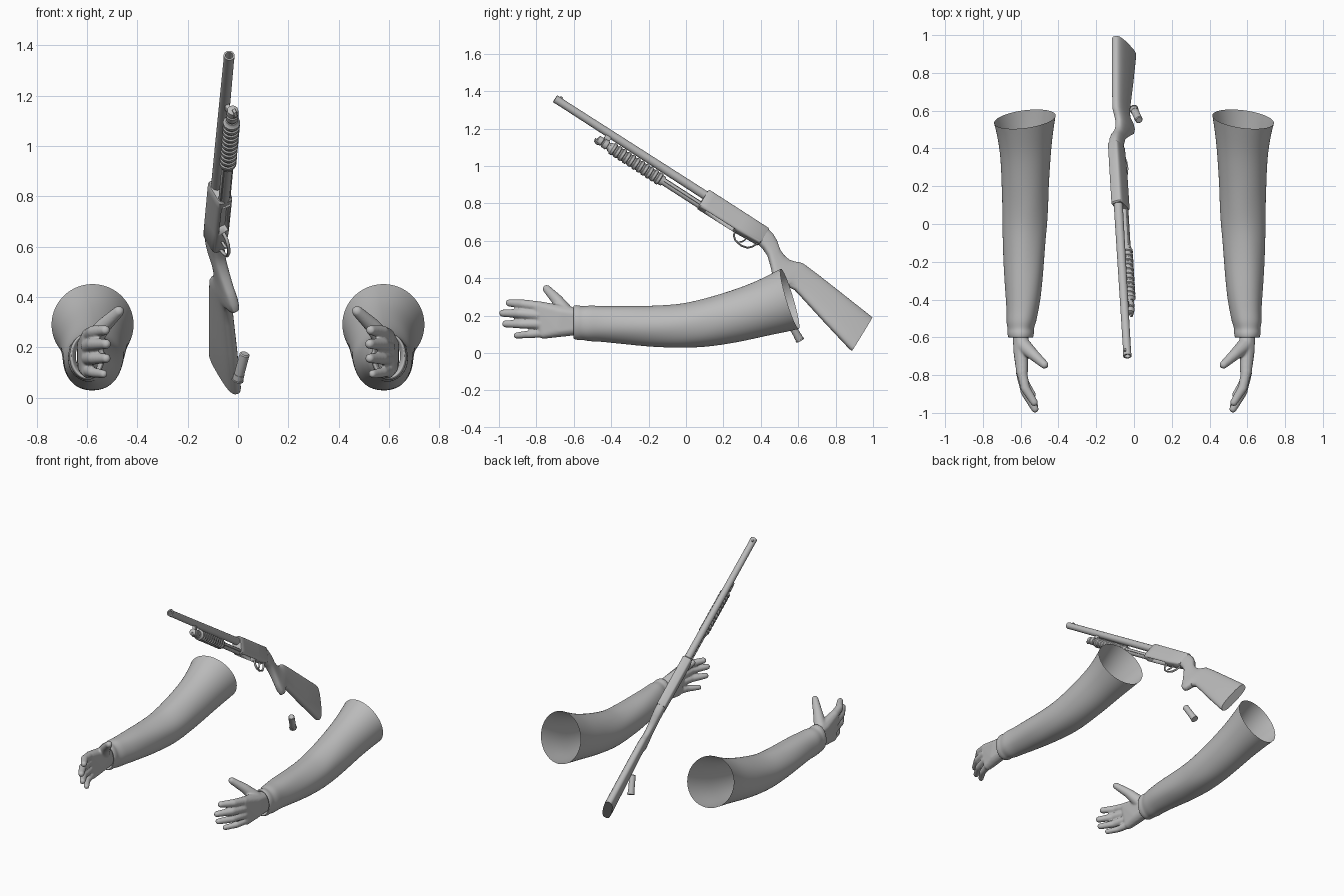
import bpy, bmesh, math
from mathutils import Vector, Matrix

cube = bpy.data.objects.get("Cube")
if cube:
    bpy.data.objects.remove(cube, do_unlink=True)

grey = bpy.data.materials.new("plain grey")
grey.use_nodes = True
grey.diffuse_color = (0.5, 0.5, 0.5, 1)
grey.node_tree.nodes["Principled BSDF"].inputs["Base Color"].default_value = (0.5, 0.5, 0.5, 1)

# Gun frame: local y runs from muzzle to butt, z is the top of the gun
GUN = (Matrix.Translation((-0.035, -0.70, 1.36)) @ Matrix.Rotation(0.06, 4, 'Z')
       @ Matrix.Rotation(math.radians(-32.7), 4, 'X') @ Matrix.Rotation(math.radians(-25), 4, 'Y'))


def finish(name, bm, matrix=None, angle=35):
    bmesh.ops.recalc_face_normals(bm, faces=bm.faces)
    mesh = bpy.data.meshes.new(name)
    bm.to_mesh(mesh)
    bm.free()
    obj = bpy.data.objects.new(name, mesh)
    bpy.context.collection.objects.link(obj)
    mesh.materials.append(grey)
    if matrix:
        obj.matrix_world = matrix
    bpy.ops.object.select_all(action='DESELECT')
    obj.select_set(True)
    bpy.context.view_layer.objects.active = obj
    bpy.ops.object.shade_smooth_by_angle(angle=math.radians(angle))
    return obj


def skin(bm, rings, capped=True):
    loops = [[bm.verts.new(p) for p in ring] for ring in rings]
    n = len(loops[0])
    for a, b in zip(loops, loops[1:]):
        for i in range(n):
            bm.faces.new((a[i], a[(i + 1) % n], b[(i + 1) % n], b[i]))
    if capped:
        bm.faces.new(loops[0])
        bm.faces.new(loops[-1])


def oval(x, y, z, rx, rz, n=24, power=1.0):
    """Ring in the xz plane; power below 1 makes it boxier."""
    ring = []
    for i in range(n):
        a = math.tau * i / n
        c, s = math.cos(a), math.sin(a)
        ring.append(Vector((x + rx * math.copysign(abs(c) ** power, c), y,
                            z + rz * math.copysign(abs(s) ** power, s))))
    return ring


def lathe(name, profile, z=0.0, matrix=GUN):
    bm = bmesh.new()
    skin(bm, [oval(0, y, z, r, r) for y, r in profile])
    return finish(name, bm, matrix)


def box(name, center, size, bevel=0.0):
    bm = bmesh.new()
    bmesh.ops.create_cube(bm, size=1, matrix=Matrix.Translation(center) @ Matrix.Diagonal((*size, 1)))
    if bevel:
        bmesh.ops.bevel(bm, geom=bm.edges[:], offset=bevel, segments=3, affect='EDGES', profile=0.5)
    return finish(name, bm, GUN)


def tube(name, points, r):
    """Bent rod lying in the gun's centre plane."""
    bm = bmesh.new()
    pts = [Vector((0, *p)) for p in points]
    side = Vector((1, 0, 0))
    rings = []
    for i, p in enumerate(pts):
        d = (pts[min(i + 1, len(pts) - 1)] - pts[max(i - 1, 0)]).normalized()
        up = side.cross(d)
        rings.append([p + r * (side * 1.5 * math.cos(a) + up * math.sin(a))
                      for a in (math.tau * k / 10 for k in range(10))])
    skin(bm, rings)
    return finish(name, bm, GUN)


# ---- Shotgun ----
MAG = -0.066
lathe("barrel", [(0.05, 0.014), (0, 0.015), (0, 0.022), (0.05, 0.021), (0.97, 0.024)])
lathe("front_sight", [(0.018, 0.003), (0.02, 0.006), (0.032, 0.006), (0.034, 0.003)], 0.025)
lathe("magazine_tube", [(0.33, 0.02), (0.97, 0.02)], MAG)
lathe("magazine_cap", [(0.305, 0.012), (0.31, 0.022), (0.335, 0.024), (0.34, 0.02),
                       (0.345, 0.025), (0.37, 0.025), (0.372, 0.02)], MAG)
box("barrel_clamp", (0, 0.35, -0.035), (0.018, 0.035, 0.05), 0.004)
tube("sling_loop", [(0.335, -0.084), (0.315, -0.092), (0.30, -0.085), (0.298, -0.07)], 0.005)

# Ribbed pump grip
ribs, start, pitch = 11, 0.395, 0.029
profile = [(start - 0.012, 0.024)]
for i in range(ribs):
    y = start + i * pitch
    profile += [(y, 0.029), (y + 0.004, 0.034), (y + 0.018, 0.034), (y + 0.022, 0.029)]
profile += [(start + ribs * pitch + 0.012, 0.026)]
lathe("pump_grip", profile, MAG)
for side in (-1, 1):
    box("action_bar", (side * 0.02, 0.84, MAG), (0.006, 0.26, 0.018), 0.002)

# Receiver with the loading port cut underneath
receiver_bm = bmesh.new()
skin(receiver_bm, [oval(0, y, (t + b) / 2, w, (t - b) / 2, 32, 0.4) for y, t, b, w in [
    (0.955, 0.026, -0.080, 0.028), (0.962, 0.032, -0.086, 0.032), (1.0, 0.032, -0.086, 0.032),
    (1.2, 0.032, -0.084, 0.032), (1.335, 0.032, -0.074, 0.031), (1.34, 0.029, -0.070, 0.028)]])
receiver = finish("receiver", receiver_bm, GUN)
cutter = box("port_cutter", (0, 1.09, -0.085), (0.04, 0.18, 0.06))
cutter.hide_render = True
cutter.hide_viewport = True
cut = receiver.modifiers.new("loading_port", 'BOOLEAN')
cut.operation = 'DIFFERENCE'
cut.object = cutter

# Trigger and guard
tube("trigger_guard", [(1.19, -0.075), (1.198, -0.11), (1.22, -0.13), (1.26, -0.137),
                       (1.295, -0.128), (1.315, -0.105), (1.33, -0.07)], 0.005)
tube("trigger", [(1.26, -0.075), (1.262, -0.095), (1.255, -0.112), (1.243, -0.122)], 0.004)

# Stock: rows are position, top, bottom, half width
stock_bm = bmesh.new()
skin(stock_bm, [oval(0, y, (t + b) / 2, w, (t - b) / 2, 28, 0.7) for y, t, b, w in [
    (1.338, 0.029, -0.072, 0.030), (1.37, 0.022, -0.08, 0.030), (1.41, 0.000, -0.10, 0.028),
    (1.45, -0.035, -0.14, 0.026), (1.485, -0.050, -0.18, 0.025), (1.52, -0.055, -0.225, 0.026),
    (1.55, -0.047, -0.238, 0.027), (1.57, -0.036, -0.228, 0.027), (1.59, -0.03, -0.19, 0.027),
    (1.63, -0.032, -0.185, 0.027), (1.70, -0.038, -0.205, 0.028), (1.85, -0.054, -0.25, 0.030),
    (2.045, -0.075, -0.305, 0.031), (2.06, -0.078, -0.305, 0.030)]])
finish("stock", stock_bm, GUN)

# ---- Loose shell ----
a, b = Vector((0.027, 0.55, 0.175)), Vector((-0.002, 0.61, 0.068))
length = (b - a).length
aim = Matrix.Translation(a) @ (b - a).to_track_quat('Y', 'Z').to_matrix().to_4x4()
lathe("shell", [(0, 0.016), (0.004, 0.02), (length - 0.03, 0.02), (length - 0.03, 0.0215),
                (length - 0.006, 0.0215), (length - 0.006, 0.024), (length, 0.024)], 0, aim)


# ---- Arms ----
def hull(bm, balls, side, n=90):
    """Rounded solid wrapped around a group of balls."""
    verts = []
    for x, y, z, r in balls:
        for i in range(n):
            h = 1 - (2 * i + 1) / n
            w, turn = math.sqrt(1 - h * h), i * math.pi * (3 - math.sqrt(5))
            verts.append(bm.verts.new((side * (x + r * w * math.cos(turn)),
                                       y + r * w * math.sin(turn), z + r * h)))
    bmesh.ops.convex_hull(bm, input=verts)
    for v in [v for v in bm.verts if not v.link_faces]:
        bm.verts.remove(v)


PALM = [(0.60, -0.56, 0.14, 0.042), (0.60, -0.56, 0.195, 0.042), (0.598, -0.68, 0.125, 0.04),
        (0.595, -0.76, 0.105, 0.029), (0.592, -0.79, 0.248, 0.03), (0.60, -0.66, 0.21, 0.04)]
DIGITS = [
    [(0.595, -0.78, 0.248, 0.028), (0.575, -0.87, 0.262, 0.025), (0.528, -0.945, 0.268, 0.020)],
    [(0.597, -0.79, 0.203, 0.028), (0.575, -0.89, 0.212, 0.025), (0.524, -0.979, 0.213, 0.020)],
    [(0.597, -0.78, 0.155, 0.027), (0.573, -0.88, 0.155, 0.024), (0.524, -0.965, 0.156, 0.019)],
    [(0.597, -0.76, 0.108, 0.025), (0.576, -0.84, 0.100, 0.021), (0.535, -0.905, 0.094, 0.017)],
    [(0.59, -0.64, 0.215, 0.042), (0.535, -0.69, 0.285, 0.031), (0.474, -0.745, 0.343, 0.022)]]

# Sleeve rows: y, x, z, half width, half height
SLEEVE = [(-0.57, 0.60, 0.165, 0.045, 0.066), (-0.60, 0.60, 0.165, 0.056, 0.080),
          (-0.605, 0.60, 0.165, 0.066, 0.090), (-0.575, 0.60, 0.163, 0.072, 0.095),
          (-0.555, 0.60, 0.160, 0.068, 0.088), (-0.52, 0.598, 0.160, 0.080, 0.097),
          (-0.47, 0.592, 0.157, 0.083, 0.095), (-0.40, 0.587, 0.155, 0.092, 0.099),
          (-0.30, 0.584, 0.150, 0.101, 0.104), (-0.20, 0.582, 0.143, 0.108, 0.109),
          (-0.08, 0.580, 0.143, 0.114, 0.115), (0.0, 0.578, 0.145, 0.119, 0.120),
          (0.10, 0.577, 0.160, 0.122, 0.130), (0.20, 0.576, 0.182, 0.125, 0.137),
          (0.30, 0.574, 0.207, 0.130, 0.142), (0.40, 0.574, 0.237, 0.137, 0.146),
          (0.50, 0.576, 0.270, 0.152, 0.157), (0.555, 0.578, 0.290, 0.164, 0.162)]

for side, label in ((1, "left"), (-1, "right")):
    bm = bmesh.new()
    hull(bm, PALM, side)
    for digit in DIGITS:
        for pair in zip(digit, digit[1:]):
            hull(bm, pair, side)
    hand = finish(label + "_hand", bm, angle=180)
    remesh = hand.modifiers.new("blend", 'REMESH')
    remesh.mode = 'VOXEL'
    remesh.voxel_size = 0.006
    remesh.use_smooth_shade = True
    soften = hand.modifiers.new("soften", 'SMOOTH')
    soften.factor = 0.5
    soften.iterations = 5

    # Sleeve with soft folds and a slanted open end
    rings = []
    for y, x, z, rx, rz in SLEEVE:
        ring = oval(x, y, z, rx, rz, 32)
        lean = max(0.0, (y - 0.15) / 0.4)
        fold = 0.02 if -0.56 < y < 0.15 else 0.0
        for i, p in enumerate(ring):
            t = math.tau * i / 32
            swell = 1 + fold * math.sin(3 * t + 23 * y) * math.cos(2 * t - 31 * y)
            dx, dz = (p.x - x) * swell, (p.z - z) * swell
            p.x, p.z = (x + dx) * side, z + dz
            p.y += lean * (-0.29 * dz - 0.12 * dx)
        rings.append(ring)
    bm = bmesh.new()
    skin(bm, rings, capped=False)
    sleeve = finish(label + "_sleeve", bm, angle=180)
    sub = sleeve.modifiers.new("smooth", 'SUBSURF')
    sub.levels = sub.render_levels = 2
